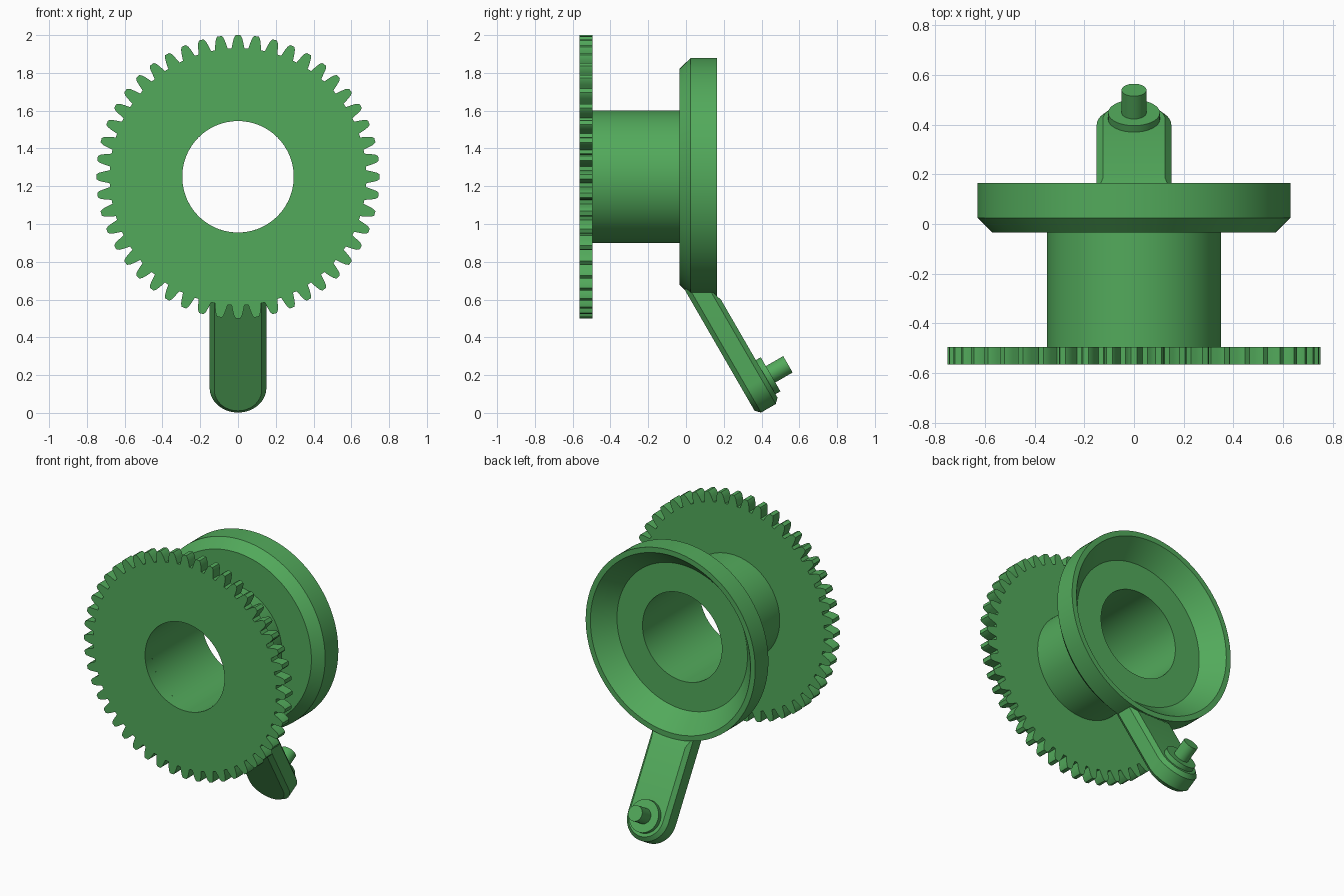
import bpy, bmesh, math
from mathutils import Vector, Matrix

if "Cube" in bpy.data.objects:
    bpy.data.objects.remove(bpy.data.objects["Cube"])

AXIS_Z = 1.25      # height of the spool axis
BORE = 0.295

green = bpy.data.materials.new("green")
green.diffuse_color = (0.085, 0.40, 0.105, 1)
green.use_nodes = True
green.node_tree.nodes["Principled BSDF"].inputs["Base Color"].default_value = green.diffuse_color


def finish(name, bm, angle=30):
    bmesh.ops.recalc_face_normals(bm, faces=bm.faces)
    me = bpy.data.meshes.new(name)
    bm.to_mesh(me)
    bm.free()
    ob = bpy.data.objects.new(name, me)
    bpy.context.collection.objects.link(ob)
    me.materials.append(green)
    bpy.ops.object.select_all(action='DESELECT')
    ob.select_set(True)
    bpy.context.view_layer.objects.active = ob
    bpy.ops.object.shade_smooth_by_angle(angle=math.radians(angle))
    return ob


def loft(bm, rings, closed=False):
    """Join equal-length closed rings of points with quads."""
    rows = [[bm.verts.new(p) for p in r] for r in rings]
    n = len(rows[0])
    pairs = list(zip(rows, rows[1:])) + ([(rows[-1], rows[0])] if closed else [])
    for a, b in pairs:
        for i in range(n):
            j = (i + 1) % n
            bm.faces.new((a[i], a[j], b[j], b[i]))
    return rows


def polar(r, a, y):
    return Vector((r * math.sin(a), y, AXIS_Z + r * math.cos(a)))


# Toothed wheel: tapered teeth around a ring with a round bore
TEETH = 48
pitch = 2 * math.pi / TEETH
tooth = [(0.68, -0.034), (0.715, -0.027), (0.737, -0.021), (0.75, -0.012),
         (0.75, 0.012), (0.737, 0.021), (0.715, 0.027), (0.68, 0.034),
         (0.68, 0.0893 / 2)]
outline = [(r, k * pitch + w / r) for k in range(TEETH) for r, w in tooth]
inner = [(BORE, a) for r, a in outline]
bm = bmesh.new()
loft(bm, [[polar(r, a, y) for r, a in ring] for ring, y in
          ((inner, -0.565), (outline, -0.565), (outline, -0.495), (inner, -0.495))],
     closed=True)
finish("gear_wheel", bm)

# Hollow barrel opening into a flared cup
profile = [(0.35, -0.495), (0.35, -0.035), (0.57, -0.035), (0.63, 0.025),
           (0.63, 0.165), (0.595, 0.165), (0.485, 0.04), (BORE, 0.04), (BORE, -0.495)]
SEG = 128
bm = bmesh.new()
loft(bm, [[polar(r, 2 * math.pi * i / SEG, y) for i in range(SEG)] for r, y in profile])
finish("barrel_and_cup", bm)

# Crank frame: x across, s along the arm (down and back), n out of its back face
ALONG = Vector((0, 0.5, -math.sqrt(0.75)))
OUT = Vector((0, math.sqrt(0.75), 0.5))
PIVOT = 0.047


def arm_point(x, s, n):
    return Vector((x, 0, 0)) + ALONG * s + OUT * n


# Crank arm: bevelled bar with a round end, its top buried in the cup wall
bm = bmesh.new()
layers = [(0.32, 0.025, 0.655), (0.345, 0, 0.655), (0.435, 0, 0.655), (0.46, 0.025, 0.598)]
rings = []
for n, inset, top in layers:
    r = 0.15 - inset
    s_top = (0.5 * n - top) / math.sqrt(0.75)
    ring = [arm_point(r, s_top, n)]
    ring += [arm_point(r * math.cos(a), PIVOT + r * math.sin(a), n)
             for a in (math.pi * i / 32 for i in range(33))]
    ring.append(arm_point(-r, s_top, n))
    rings.append(ring)
rows = loft(bm, rings)
bm.faces.new(rows[0])
bm.faces.new(rows[-1])
finish("crank_arm", bm)


# Boss and pin on the end of the arm
def peg(name, radius, n0, n1):
    bm = bmesh.new()
    rows = loft(bm, [[arm_point(radius * math.cos(a), PIVOT + radius * math.sin(a), n)
                      for a in (2 * math.pi * i / 48 for i in range(48))]
                     for n in (n0, n1)])
    for row in rows:
        bm.faces.new(row)
    finish(name, bm)


peg("pin_boss", 0.104, 0.45, 0.49)
peg("crank_pin", 0.05, 0.48, 0.596)
